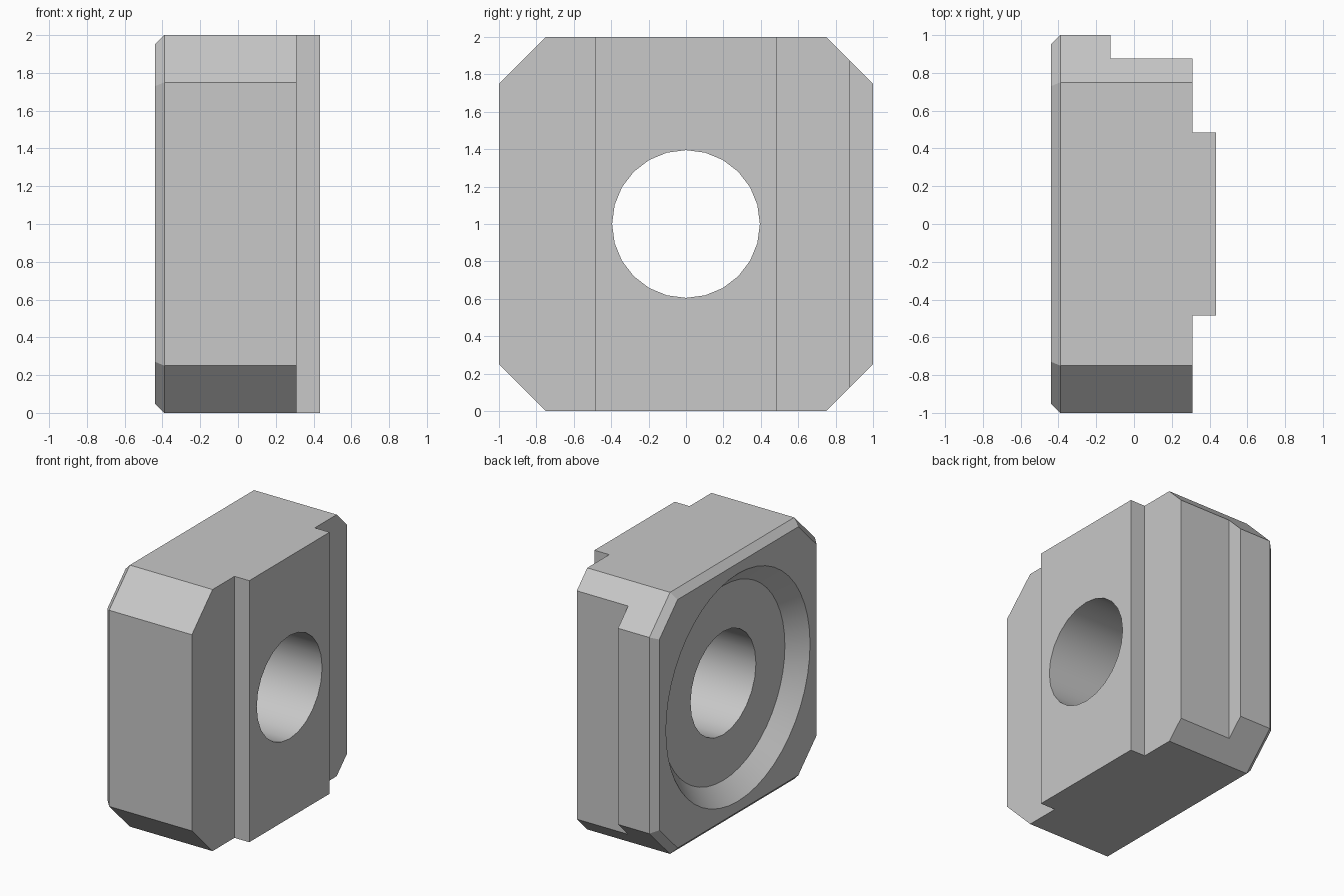
import bpy
import bmesh
import math

cube = bpy.data.objects.get("Cube")
if cube:
    bpy.data.objects.remove(cube, do_unlink=True)

steel = bpy.data.materials.new("plain grey")
steel.use_nodes = True
GREY = (0.58, 0.58, 0.58, 1)
steel.diffuse_color = GREY
steel.node_tree.nodes["Principled BSDF"].inputs["Base Color"].default_value = GREY


def loft(name, rings):
    """Closed solid skinned through rings of points, capped at both ends."""
    bm = bmesh.new()
    loops = [[bm.verts.new(p) for p in ring] for ring in rings]
    n = len(loops[0])
    for a, b in zip(loops, loops[1:]):
        for i in range(n):
            j = (i + 1) % n
            bm.faces.new((a[i], a[j], b[j], b[i]))
    bm.faces.new(loops[0])
    bm.faces.new(loops[-1])
    bmesh.ops.recalc_face_normals(bm, faces=bm.faces)
    mesh = bpy.data.meshes.new(name)
    bm.to_mesh(mesh)
    bm.free()
    mesh.materials.append(steel)
    obj = bpy.data.objects.new(name, mesh)
    bpy.context.collection.objects.link(obj)
    return obj


def octagon(x, inset):
    """Square outline with cut corners, offset evenly inward."""
    h = 1 - inset
    c = 0.75 - inset * (math.sqrt(2) - 1)
    return [(x, y, z + 1) for y, z in
            ((h, -c), (h, c), (c, h), (-c, h), (-h, c), (-h, -c), (-c, -h), (c, -h))]


def circle(x, radius, sides):
    steps = [math.tau * i / sides for i in range(sides)]
    return [(x, radius * math.cos(a), 1 + radius * math.sin(a)) for a in steps]


def box(name, x0, x1, y0, y1):
    """Tall box running past the top and bottom of the body."""
    return loft(name, [[(x, y0, -0.2), (x, y1, -0.2), (x, y1, 2.2), (x, y0, 2.2)]
                       for x in (x0, x1)])


# Block with cut corners and a chamfered rim on its recessed side
body = loft("nut_body", [octagon(-0.44, 0.05), octagon(-0.39, 0), octagon(0.435, 0)])

cutters = [
    # Shoulders on both sides of the raised rib
    box("shoulder_cutter_front", 0.31, 0.6, -1.2, -0.485),
    box("shoulder_cutter_back", 0.31, 0.6, 0.485, 1.2),
    # Shallow step along the back side
    box("step_cutter", -0.125, 0.7, 0.877, 1.3),
    # Conical recess
    loft("recess_cutter", [circle(-0.5, 0.93, 48), circle(-0.315, 0.745, 48)]),
    # Through hole
    loft("bore_cutter", [circle(-0.6, 0.395, 24), circle(0.6, 0.395, 24)]),
]

bpy.ops.object.select_all(action="DESELECT")
body.select_set(True)
bpy.context.view_layer.objects.active = body
for cutter in cutters:
    cutter.hide_render = True
    mod = body.modifiers.new(cutter.name, "BOOLEAN")
    mod.operation = "DIFFERENCE"
    mod.solver = "EXACT"
    mod.object = cutter
    bpy.ops.object.modifier_apply(modifier=mod.name)
    bpy.data.objects.remove(cutter, do_unlink=True)

# Round walls smooth, chamfers and corners crisp
bpy.ops.object.shade_smooth_by_angle(angle=math.radians(25))
